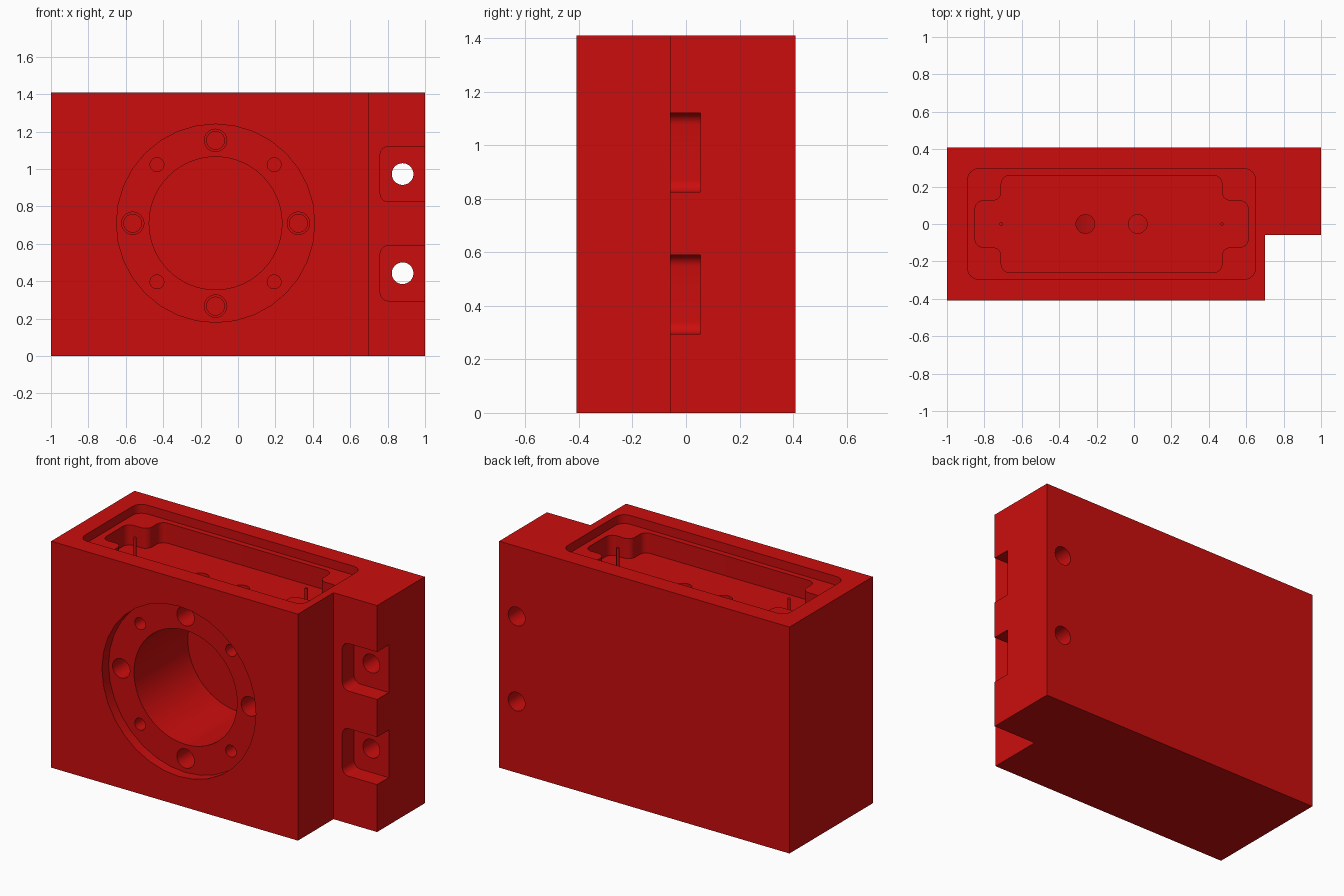
import bpy, bmesh, math
from mathutils import Vector

cube = bpy.data.objects.get("Cube")
if cube:
    bpy.data.objects.remove(cube, do_unlink=True)

RED = (0.6, 0.004, 0.004, 1)
red = bpy.data.materials.new("red paint")
red.use_nodes = True
red.diffuse_color = RED
red.node_tree.nodes["Principled BSDF"].inputs["Base Color"].default_value = RED


def circle(cx, cy, r, n=32):
    return [(cx + r * math.cos(2 * math.pi * i / n),
             cy + r * math.sin(2 * math.pi * i / n)) for i in range(n)]


def rounded(points, r, steps=6):
    """Replace each square corner of an outline with an arc."""
    out = []
    for i, p in enumerate(points):
        p = Vector(p)
        a = (Vector(points[i - 1]) - p).normalized() * r
        b = (Vector(points[(i + 1) % len(points)]) - p).normalized() * r
        for k in range(steps + 1):
            t = math.pi / 2 * k / steps
            out.append(tuple(p + a * (1 - math.sin(t)) + b * (1 - math.cos(t))))
    return out


def box(x0, x1, y0, y1):
    return [(x0, y0), (x1, y0), (x1, y1), (x0, y1)]


def prism(name, outline, axis, lo, hi):
    """Extrude an (x, y) outline along Z or an (x, z) outline along Y."""
    bm = bmesh.new()
    place = (lambda u, v, w: (u, v, w)) if axis == "Z" else (lambda u, v, w: (u, w, v))
    face = bm.faces.new([bm.verts.new(place(u, v, lo)) for u, v in outline])
    top = bmesh.ops.extrude_face_region(bm, geom=[face])["geom"]
    verts = [g for g in top if isinstance(g, bmesh.types.BMVert)]
    bmesh.ops.translate(bm, verts=verts, vec=place(0, 0, hi - lo))
    bmesh.ops.recalc_face_normals(bm, faces=bm.faces)
    mesh = bpy.data.meshes.new(name)
    bm.to_mesh(mesh)
    bm.free()
    mesh.materials.append(red)
    obj = bpy.data.objects.new(name, mesh)
    bpy.context.collection.objects.link(obj)
    return obj


# Housing block with a step on its left side
H = 1.41
FRONT, BACK, STEP = -0.41, 0.41, -0.06
housing = prism("housing", [(-1, FRONT), (0.7, FRONT), (0.7, STEP), (1, STEP),
                            (1, BACK), (-1, BACK)], "Z", 0, H)
cutters = []


def cut(outline, axis, lo, hi):
    cutters.append(prism("cutter", outline, axis, lo, hi))


# Round flange recess and deep blind bore
CX, CZ = -0.12, 0.71
SEAT = FRONT + 0.065
cut(circle(CX, CZ, 0.53), "Y", FRONT - 0.1, SEAT)
cut(circle(CX, CZ, 0.355, 64), "Y", FRONT - 0.1, 0.185)

# Ring of alternating large stepped and small bolt holes
for i in range(8):
    a = i * math.pi / 4
    x, z = CX + 0.443 * math.cos(a), CZ + 0.443 * math.sin(a)
    if i % 2:
        cut(circle(x, z, 0.037, 24), "Y", FRONT - 0.1, SEAT + 0.15)
    else:
        cut(circle(x, z, 0.06, 24), "Y", FRONT - 0.1, SEAT + 0.14)
        cut(circle(x, z, 0.048, 24), "Y", FRONT - 0.1, SEAT + 0.25)

# Cover ledge and cross-shaped pocket in the top
LEDGE, FLOOR = H - 0.055, H - 0.18
cut(rounded(box(-0.89, 0.65, -0.295, 0.295), 0.06), "Z", LEDGE, H + 0.1)
quarter = [(0.73, 0.125), (0.59, 0.125), (0.59, 0.26)]
cross = (quarter + [(-x, y) for x, y in reversed(quarter)]
         + [(-x, -y) for x, y in quarter] + [(x, -y) for x, y in reversed(quarter)])
cut(rounded([(CX + x, y) for x, y in cross], 0.045), "Z", FLOOR, H + 0.1)

# Two ports from the pocket floor into the bore
for side in (-1, 1):
    cut(circle(CX + side * 0.14, 0, 0.05, 24), "Z", 0.95, H + 0.1)

# Mounting notches with through holes
for z in (0.443, 0.973):
    cut(rounded(box(0.76, 1.15, z - 0.148, z + 0.148), 0.045), "Y", STEP - 0.1, 0.055)
    cut(circle(0.88, z, 0.058), "Y", -0.2, BACK + 0.1)

# Carve the housing and discard the cutters
for c in cutters:
    mod = housing.modifiers.new("carve", "BOOLEAN")
    mod.operation, mod.solver, mod.object = "DIFFERENCE", "EXACT", c
bpy.context.view_layer.update()
graph = bpy.context.evaluated_depsgraph_get()
carved = bpy.data.meshes.new_from_object(housing.evaluated_get(graph))
housing.modifiers.clear()
housing.data = carved
carved.materials.clear()
carved.materials.append(red)
for p in carved.polygons:
    p.material_index = 0
for c in cutters:
    bpy.data.objects.remove(c, do_unlink=True)

# Thin pins standing in the pocket
pins = [prism(name, circle(CX + dx, 0, 0.009, 12), "Z", FLOOR - 0.01, LEDGE)
        for name, dx in (("right_pin", -0.59), ("left_pin", 0.59))]

# Smooth round walls, crisp edges
bpy.ops.object.select_all(action="DESELECT")
for obj in [housing] + pins:
    obj.select_set(True)
bpy.context.view_layer.objects.active = housing
bpy.ops.object.shade_smooth_by_angle(angle=math.radians(31))
